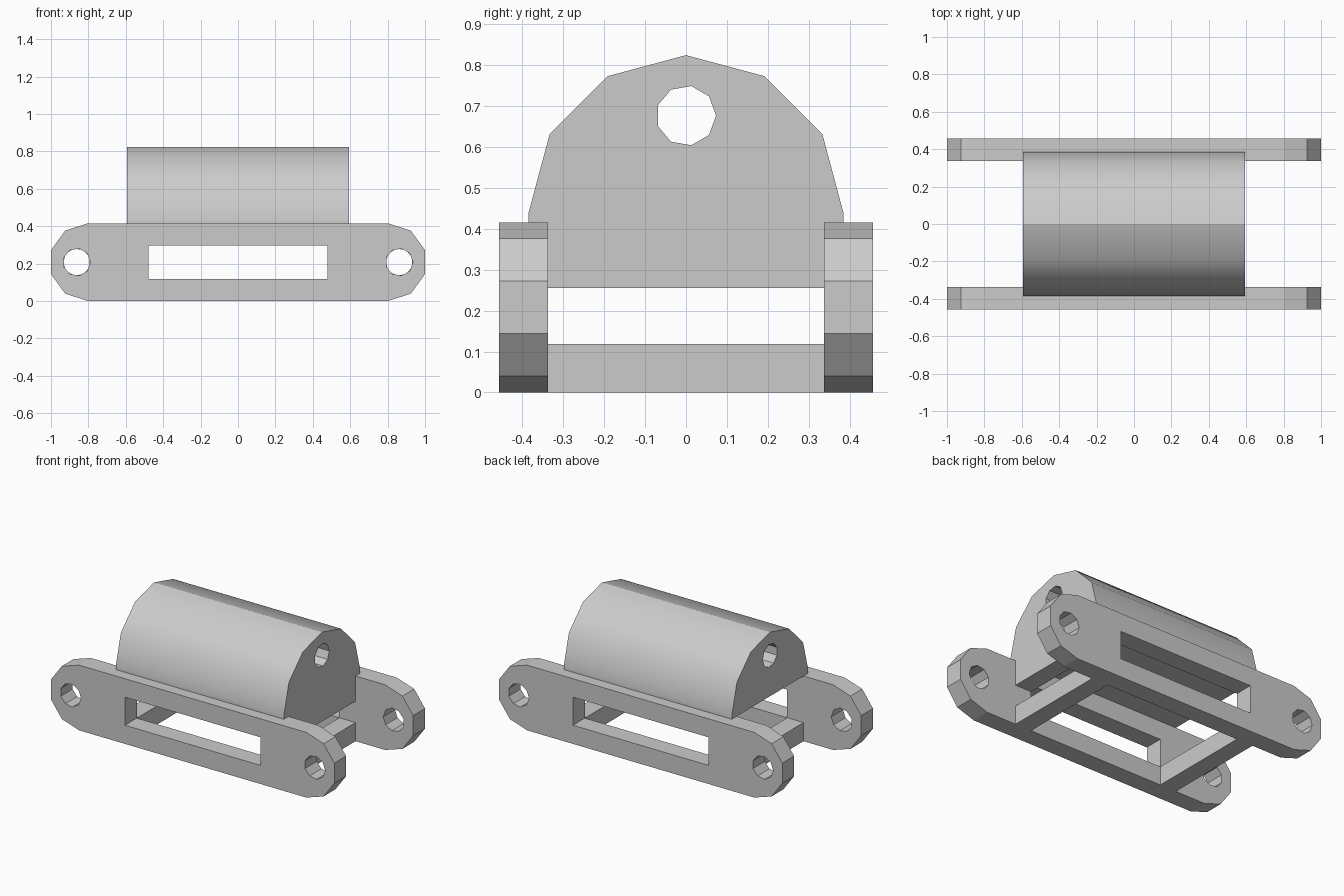
import bpy, bmesh
from math import sin, cos, radians
from mathutils import Matrix, Vector

if "Cube" in bpy.data.objects:
    bpy.data.objects.remove(bpy.data.objects["Cube"])

grey = bpy.data.materials.new("light grey")
grey.use_nodes = True
grey.diffuse_color = (0.6, 0.6, 0.6, 1)
grey.node_tree.nodes["Principled BSDF"].inputs["Base Color"].default_value = (0.6, 0.6, 0.6, 1)


def arc(cu, cv, r, start, step, count):
    """Points on a circle, angles in degrees."""
    return [(cu + r * cos(radians(start + i * step)),
             cv + r * sin(radians(start + i * step))) for i in range(count)]


def rect(u0, u1, v0, v1):
    return [(u0, v0), (u1, v0), (u1, v1), (u0, v1)]


def prism(name, profile, axis, lo, hi):
    """Extrude a (horizontal, z) profile along x or y."""
    place = (lambda u, v: (lo, u, v)) if axis == "x" else (lambda u, v: (u, lo, v))
    bm = bmesh.new()
    face = bm.faces.new([bm.verts.new(place(u, v)) for u, v in profile])
    ext = bmesh.ops.extrude_face_region(bm, geom=[face])
    shift = Vector((hi - lo, 0, 0) if axis == "x" else (0, hi - lo, 0))
    moved = [g for g in ext["geom"] if isinstance(g, bmesh.types.BMVert)]
    bmesh.ops.translate(bm, verts=moved, vec=shift)
    bmesh.ops.recalc_face_normals(bm, faces=bm.faces)
    mesh = bpy.data.meshes.new(name)
    bm.to_mesh(mesh)
    bm.free()
    mesh.materials.append(grey)
    obj = bpy.data.objects.new(name, mesh)
    bpy.context.collection.objects.link(obj)
    return obj


def cut(obj, cutters):
    """Subtract the cutters, bake the result and remove them."""
    for c in cutters:
        mod = obj.modifiers.new("cut", "BOOLEAN")
        mod.operation = "DIFFERENCE"
        mod.solver = "EXACT"
        mod.object = c
    bpy.context.view_layer.update()
    graph = bpy.context.evaluated_depsgraph_get()
    baked = bpy.data.meshes.new_from_object(obj.evaluated_get(graph))
    obj.modifiers.clear()
    obj.data = baked
    for c in cutters:
        bpy.data.objects.remove(c)


IN, OUT = 0.338, 0.457       # side plate faces
R = 0.208                    # plate end radius
HOLE = 0.0735                # pin and bore radius
SLOT, END = 0.478, 0.593     # slot half length, block half length

# Side plate with faceted round ends, a long slot and two pin holes
plate = prism("front_side_plate",
              arc(0.802, R, R, -90, 36, 6) + arc(-0.802, R, R, 90, 36, 6), "y", -OUT, -IN)
cut(plate, [prism("slot_cutter", rect(-SLOT, SLOT, 0.119, 0.298), "y", -0.6, -0.2)] +
    [prism("pin_cutter", arc(x, R, HOLE, 0, 40, 9), "y", -0.6, -0.2) for x in (-0.862, 0.862)])
back = plate.copy()
back.data = plate.data.copy()
back.name = "back_side_plate"
back.data.transform(Matrix.Rotation(radians(180), 4, "Z"))
bpy.context.collection.objects.link(back)

# Arched block resting on the plates, with one end wall reaching down on the left
top = 2 * R
arch = arc(0, 0.44, 0.385, 0, 30, 7)
block = prism("arched_block",
              [(-0.385, top), (-IN, top), (-IN, 0.255), (IN, 0.255), (IN, top), (0.385, top)] + arch,
              "x", -END, END)
cut(block, [prism("bore_cutter", arc(0, 0.677, HOLE, 0, 40, 9), "x", -1, 1),
            prism("underside_cutter", rect(-0.36, 0.36, 0.2, top), "x", -1, SLOT)])

# Soft shading over the arch, with a crisp ridge
block.data.shade_smooth()
block.data.set_sharp_from_angle(angle=radians(31))
for edge in block.data.edges:
    if all(block.data.vertices[v].co.z > 0.82 for v in edge.vertices):
        edge.use_edge_sharp = True

# Cross bars joining the plates
for name, x in (("right_cross_bar", -END), ("left_cross_bar", SLOT)):
    prism(name, rect(-IN, IN, 0, 0.119), "x", x, x + END - SLOT)
